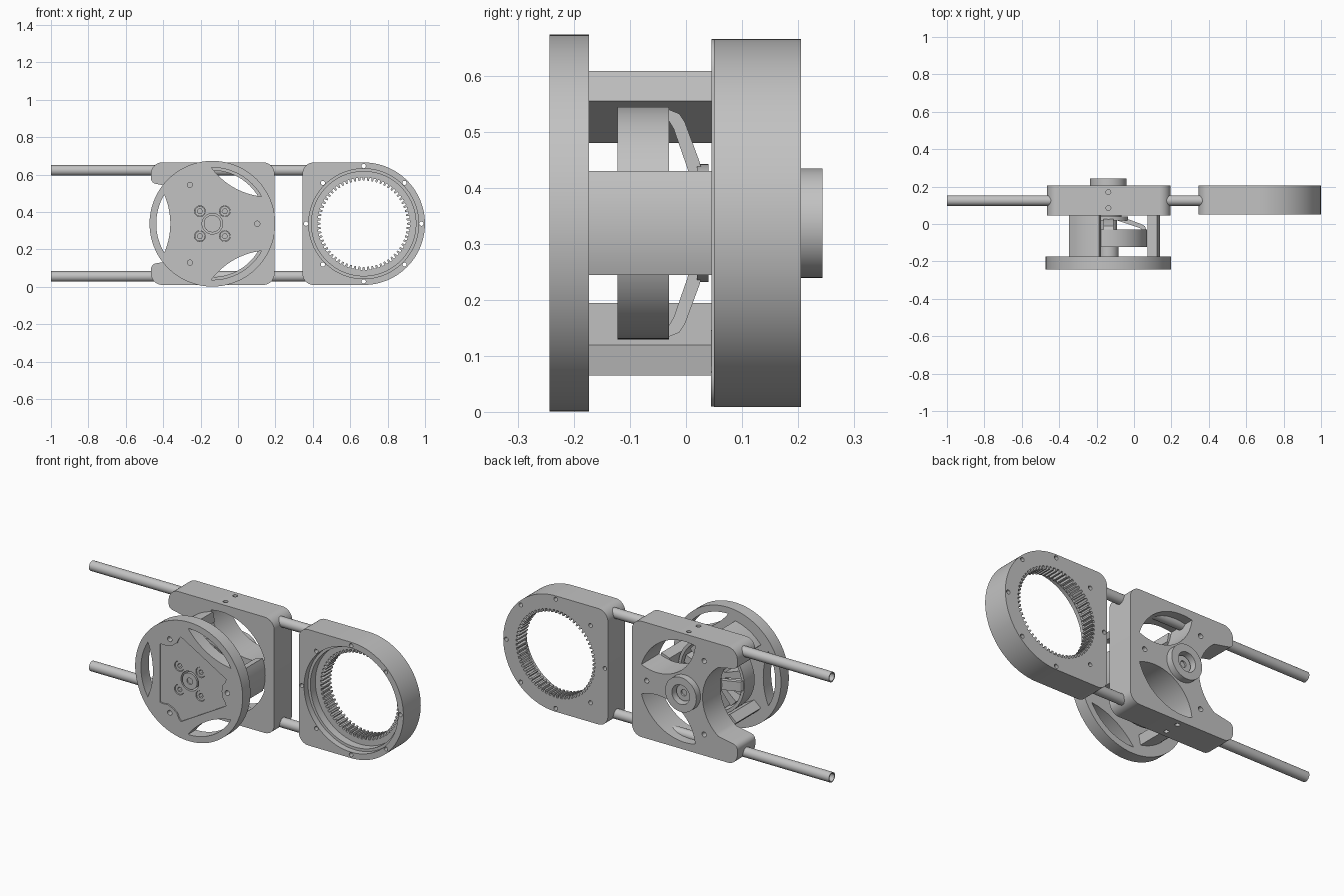
import bpy, bmesh
from math import sin, cos, pi, radians
from mathutils import Matrix, Vector

if "Cube" in bpy.data.objects:
    bpy.data.objects.remove(bpy.data.objects["Cube"])

grey = bpy.data.materials.new("metal_grey")
grey.diffuse_color = (0.54, 0.54, 0.54, 1)
grey.use_nodes = True
grey.node_tree.nodes["Principled BSDF"].inputs["Base Color"].default_value = grey.diffuse_color

HUB = (-0.137, 0.337)      # wheel and motor axis (x, z)
RING = (0.672, 0.337)      # ring gear axis (x, z)


def polar(c, pts):
    """Points given as (degrees, radius) around c."""
    return [(c[0] + r * cos(radians(a)), c[1] + r * sin(radians(a))) for a, r in pts]


def circle(c, r, n=64):
    return polar(c, [(360 * i / n, r) for i in range(n)])


def arc(c, r, a0, a1, n=12):
    return polar(c, [(a0 + (a1 - a0) * i / n, r) for i in range(n + 1)])


def inner_arc(c, ang, R, half, ri, n=24):
    """Arc from one window tip to the other, bulging towards the axis."""
    h = radians(half)
    ch, s = R * sin(h), R * cos(h) - ri
    rho = (ch * ch + s * s) / (2 * s)
    d = ri + rho
    centre = polar(c, [(ang, d)])[0]
    t = (Vector((R * cos(h) - d, ch))).angle(Vector((-1, 0))) * 180 / pi
    return arc(centre, rho, ang + 180 - t, ang + 180 + t, n)


def lens(c, ang, R, half, ri):
    outer = arc(c, R, ang - half, ang + half, 24)
    return outer + inner_arc(c, ang, R, half, ri)[1:-1]


def gear(c, n, r_low, r_high, low_frac):
    pts = []
    for i in range(n):
        a, s = 360 * i / n, 360 / n
        w = s * low_frac / 2
        pts += [(a - w, r_low), (a + w, r_low),
                (a + s * 0.5 - (s / 2 - w) * 0.75, r_high),
                (a + s * 0.5 + (s / 2 - w) * 0.75, r_high)]
    return polar(c, pts)


def extrude(name, loops, y0, y1, mat=None):
    """Fill x-z loops (inner loops are holes) and extrude them from y0 to y1."""
    cu = bpy.data.curves.new(name, 'CURVE')
    cu.dimensions, cu.fill_mode, cu.extrude = '2D', 'BOTH', (y1 - y0) / 2
    for loop in loops:
        sp = cu.splines.new('POLY')
        sp.points.add(len(loop) - 1)
        for p, (x, z) in zip(sp.points, loop):
            p.co = (x, z, 0, 1)
        sp.use_cyclic_u = True
    tmp = bpy.data.objects.new(name + "_curve", cu)
    bpy.context.collection.objects.link(tmp)
    dg = bpy.context.evaluated_depsgraph_get()
    me = bpy.data.meshes.new_from_object(tmp.evaluated_get(dg))
    bpy.data.objects.remove(tmp)
    me.transform(Matrix.Translation((0, (y0 + y1) / 2, 0)) @ Matrix.Rotation(pi / 2, 4, 'X'))
    if mat:
        me.transform(mat)
    bm = bmesh.new()
    bm.from_mesh(me)
    bmesh.ops.remove_doubles(bm, verts=bm.verts, dist=1e-5)
    bmesh.ops.recalc_face_normals(bm, faces=bm.faces)
    bm.to_mesh(me)
    bm.free()
    me.materials.clear()
    me.materials.append(grey)
    ob = bpy.data.objects.new(name, me)
    bpy.context.collection.objects.link(ob)
    return ob


# Wheel disc: shallow front pocket, three windows, bolt and screw holes
windows = [lens(HUB, a, 0.30, 31, 0.225) for a in (60, 180, 300)]
bolts = [circle(p, 0.014, 20) for p in polar(HUB, [(a, 0.24) for a in (0, 120, 240)])]
screws = polar(HUB, [(a, 0.094) for a in (45, 135, 225, 315)])
bite = [(-18, 0.245), (-14, 0.233), (-9, 0.212), (0, 0.205), (9, 0.212), (14, 0.233), (18, 0.245)]
pocket = polar(HUB, [(k + a, r) for k in (0, 120, 240) for a, r in bite])
rim = circle(HUB, 0.336, 128)
extrude("wheel_face", [rim, pocket] + windows + bolts, -0.243, -0.235)
extrude("wheel_disc", [rim, circle(HUB, 0.055)] + windows + bolts
        + [circle(p, 0.029, 24) for p in screws], -0.235, -0.173)
for p in screws:
    extrude("wheel_screw", [circle(p, 0.027, 24), circle(p, 0.014, 6)], -0.23, -0.175)

# Three spacer pillars between wheel disc and bracket
for a in (0, 120, 240):
    section = arc(HUB, 0.276, a - 19.6, a + 19.6) + polar(HUB, [(a + 19.8, 0.221), (a - 19.8, 0.221)])
    extrude("spacer_pillar", [section], -0.173, 0.045)

# Bracket plate, open on the left, with two lens windows
x0, x1, z0, z1, r = -0.465, 0.195, 0.01, 0.665, 0.06
top = arc((x1 - r, z1 - r), r, 0, 90) + arc((x0 + r, z1 - r), r, 90, 180)
top += arc((x0 + 0.03, 0.58), 0.03, 180, 260, 6)
bottom = [(x, 2 * HUB[1] + 0.001 - z) for x, z in reversed(top)]
opening = inner_arc(HUB, 180, 0.285, 43, 0.11)
if opening[0][1] < opening[-1][1]:
    opening.reverse()
bracket = extrude("bracket_plate",
                  [top + opening + bottom, circle(HUB, 0.055)]
                  + [lens(HUB, a, 0.285, 43, 0.11) for a in (60, 300)] + bolts, 0.045, 0.205)
extrude("bearing_boss", [circle(HUB, 0.0975), circle(HUB, 0.055)], 0.205, 0.243)

# Set screw holes through the top and bottom edges of the bracket
for y in (0.17, 0.085):
    for z in (0.01, 0.665):
        bpy.ops.mesh.primitive_cylinder_add(vertices=20, radius=0.013, depth=0.05,
                                            location=(HUB[0], y, z))
        cutter = bpy.context.object
        cutter.name, cutter.hide_render = "set_screw_cutter", True
        mod = bracket.modifiers.new("hole", 'BOOLEAN')
        mod.operation, mod.solver, mod.object = 'DIFFERENCE', 'EXACT', cutter
        bpy.context.view_layer.objects.active = bracket
        bpy.ops.object.modifier_apply(modifier=mod.name)
        bpy.data.objects.remove(cutter)

# Ring gear housing: rounded left corners, round right end, stepped recess
gx = 0.345
outline = (arc(RING, 0.3275, -90, 90, 64) + arc((gx + r, RING[1] + 0.3275 - r), r, 90, 180)
           + arc((gx + r, RING[1] - 0.3275 + r), r, 180, 270))
holes = [circle(p, 0.0115, 16) for p in polar(RING, [(45 * i, 0.3085) for i in range(8)])]
teeth = gear(RING, 64, 0.231, 0.247, 0.4)
for name, inner, y0, y1 in (("housing_front", circle(RING, 0.294, 96), 0.05, 0.085),
                            ("housing_step", circle(RING, 0.279, 96), 0.085, 0.13),
                            ("ring_gear", teeth, 0.13, 0.205)):
    extrude(name, [outline, inner] + holes, y0, y1)

# Two tubular rails along x
swap = Matrix(((0, 1, 0, 0), (1, 0, 0, 0), (0, 0, 1, 0), (0, 0, 0, 1)))
for z in (0.055, 0.622):
    extrude("rail_tube", [circle((0.125, z), 0.028, 32), circle((0.125, z), 0.022, 32)],
            -1.0, 0.37, swap)

# Motor: base, stator, bell, spokes, cap and shaft
extrude("motor_base", [circle(HUB, 0.055), circle(HUB, 0.046)], -0.173, -0.11)
extrude("motor_stator", [gear(HUB, 12, 0.08, 0.183, 0.35), circle(HUB, 0.046)], -0.112, -0.045)
extrude("motor_bell", [circle(HUB, 0.207, 96), circle(HUB, 0.19, 96)], -0.122, -0.03)
profile = [(0.203, -0.032), (0.195, -0.012), (0.18, -0.002), (0.11, 0.024), (0.05, 0.04),
           (0.05, 0.018), (0.105, 0.0), (0.168, -0.022), (0.185, -0.032)]
for a in (0, pi / 2, pi, 3 * pi / 2):
    m = Matrix(((cos(a), -sin(a), 0, HUB[0]), (0, 0, 1, 0),
                (sin(a), cos(a), 0, HUB[1]), (0, 0, 0, 1)))
    extrude("bell_spoke", [profile], -0.027, 0.027, m)
extrude("motor_cap", [circle(HUB, 0.105), circle(HUB, 0.046)], 0.02, 0.04)
extrude("motor_collar", [circle(HUB, 0.07), circle(HUB, 0.046)], 0.04, 0.06)
extrude("motor_shaft", [circle(HUB, 0.046), circle(HUB, 0.018, 32)], -0.236, 0.215)
extrude("shaft_core", [circle(HUB, 0.018, 32)], -0.228, 0.205)

# Smooth round surfaces, keep edges sharp
for ob in bpy.context.scene.objects:
    ob.select_set(ob.type == 'MESH')
bpy.context.view_layer.objects.active = bracket
bpy.ops.object.shade_smooth_by_angle(angle=radians(30))
